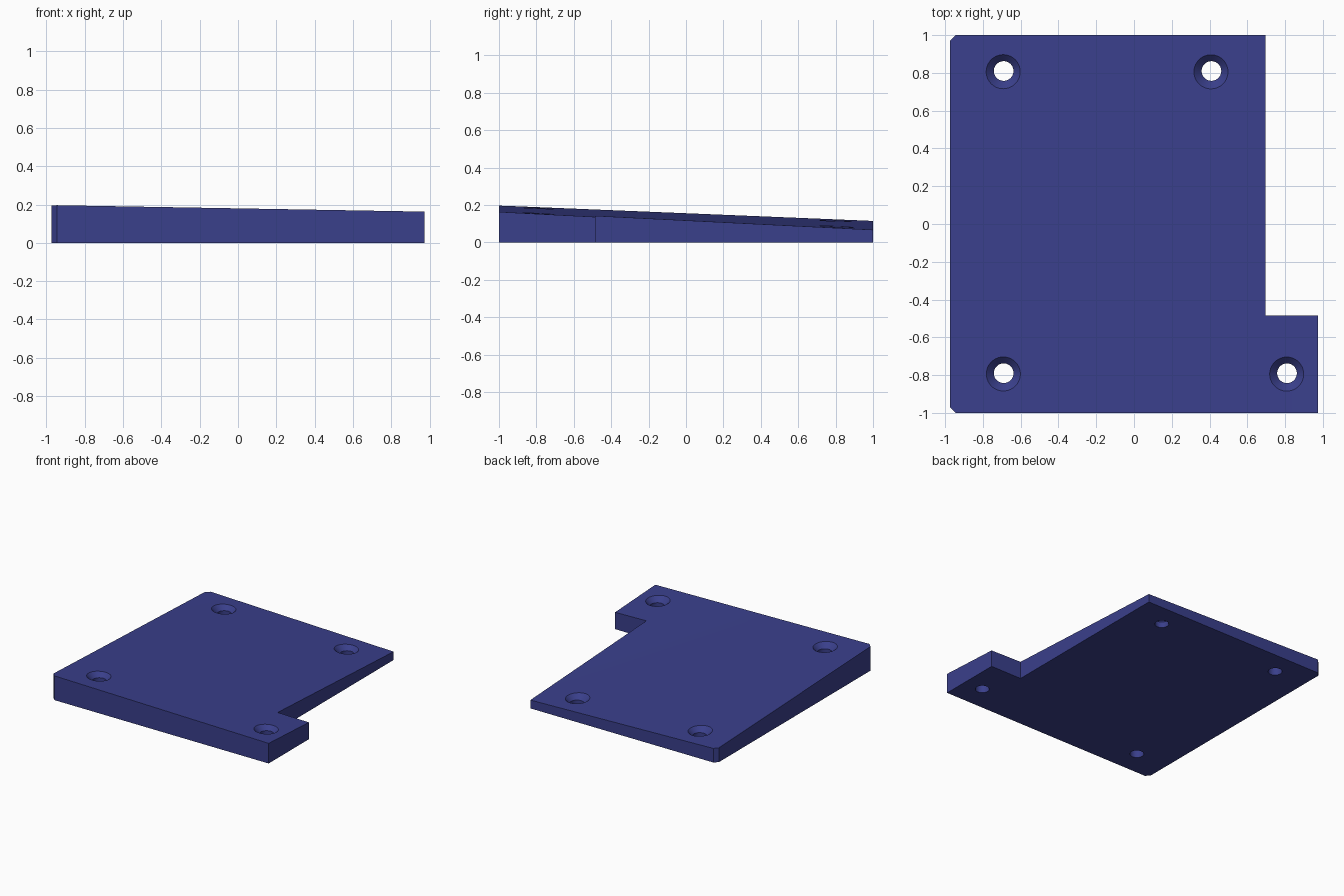
import bpy, bmesh
from mathutils import Vector

if "Cube" in bpy.data.objects:
    bpy.data.objects.remove(bpy.data.objects["Cube"])

blue = bpy.data.materials.new("deep blue")
blue.diffuse_color = (0.042, 0.050, 0.26, 1)
blue.use_nodes = True
blue.node_tree.nodes["Principled BSDF"].inputs["Base Color"].default_value = blue.diffuse_color


def top_z(x, y):
    """Gently twisted top surface, ruled between the front and back edges."""
    front = 0.197 - 0.0174 * (x + 0.975)
    back = 0.115 - 0.0285 * (x + 0.975)
    t = (y + 1) / 2
    return front * (1 - t) + back * t


# Plate: notched outline with two small corner chamfers, extruded
outline = [(-0.945, -1), (0.975, -1), (0.975, -0.485), (0.695, -0.485),
           (0.695, 1), (-0.945, 1), (-0.975, 0.97), (-0.975, -0.97)]
bm = bmesh.new()
bottom = bm.faces.new([bm.verts.new((x, y, 0)) for x, y in outline])
ext = bmesh.ops.extrude_face_region(bm, geom=[bottom], use_keep_orig=True)
for v in ext["geom"]:
    if isinstance(v, bmesh.types.BMVert):
        v.co.z = 1

# Slice into strips so the top can follow the twist
for axis in (0, 1):
    for i in range(1, 12):
        co, no = Vector(), Vector()
        co[axis], no[axis] = -1 + i / 6 + 0.003, 1
        bmesh.ops.bisect_plane(bm, geom=bm.verts[:] + bm.edges[:] + bm.faces[:],
                               plane_co=co, plane_no=no)
for v in bm.verts:
    if v.co.z > 0.5:
        v.co.z = top_z(v.co.x, v.co.y)
bmesh.ops.triangulate(bm, faces=[f for f in bm.faces if all(v.co.z > 0.01 for v in f.verts)])
bmesh.ops.recalc_face_normals(bm, faces=bm.faces)
mesh = bpy.data.meshes.new("plate")
bm.to_mesh(mesh)
bm.free()
mesh.materials.append(blue)
plate = bpy.data.objects.new("wedge_plate", mesh)
bpy.context.collection.objects.link(plate)


def countersink_cutter(x, y, n=48):
    """Through hole with a 45 degree countersink, made as one turned solid."""
    z = top_z(x, y)
    profile = [(0.052, -0.1), (0.052, z - 0.038), (0.13, z + 0.04)]
    b = bmesh.new()
    ring = bmesh.ops.create_circle(b, segments=n, radius=profile[0][0], cap_ends=True)["verts"]
    for v in ring:
        v.co.z = profile[0][1]
    edges = [e for e in b.edges]
    for r, h in profile[1:]:
        geom = bmesh.ops.extrude_edge_only(b, edges=edges)["geom"]
        edges = [g for g in geom if isinstance(g, bmesh.types.BMEdge)]
        for v in [g for g in geom if isinstance(g, bmesh.types.BMVert)]:
            d = v.co.xy.normalized() * r
            v.co = (d.x, d.y, h)
    bmesh.ops.contextual_create(b, geom=edges)
    bmesh.ops.translate(b, verts=b.verts, vec=(x, y, 0))
    bmesh.ops.recalc_face_normals(b, faces=b.faces)
    m = bpy.data.meshes.new("hole_cutter")
    b.to_mesh(m)
    b.free()
    m.materials.append(blue)
    cutter = bpy.data.objects.new("hole_cutter", m)
    bpy.context.collection.objects.link(cutter)
    return cutter


# Four countersunk screw holes
cutters = [countersink_cutter(x, y) for x, y in
           [(-0.69, -0.79), (0.81, -0.79), (-0.69, 0.81), (0.41, 0.81)]]
for c in cutters:
    mod = plate.modifiers.new("screw_hole", 'BOOLEAN')
    mod.operation, mod.object, mod.solver = 'DIFFERENCE', c, 'EXACT'

# Apply the cuts, remove the cutters, smooth with sharp edges kept
bpy.context.view_layer.objects.active = plate
plate.select_set(True)
for mod in list(plate.modifiers):
    bpy.ops.object.modifier_apply(modifier=mod.name)
for c in cutters:
    bpy.data.objects.remove(c)
bpy.ops.object.shade_smooth_by_angle()
